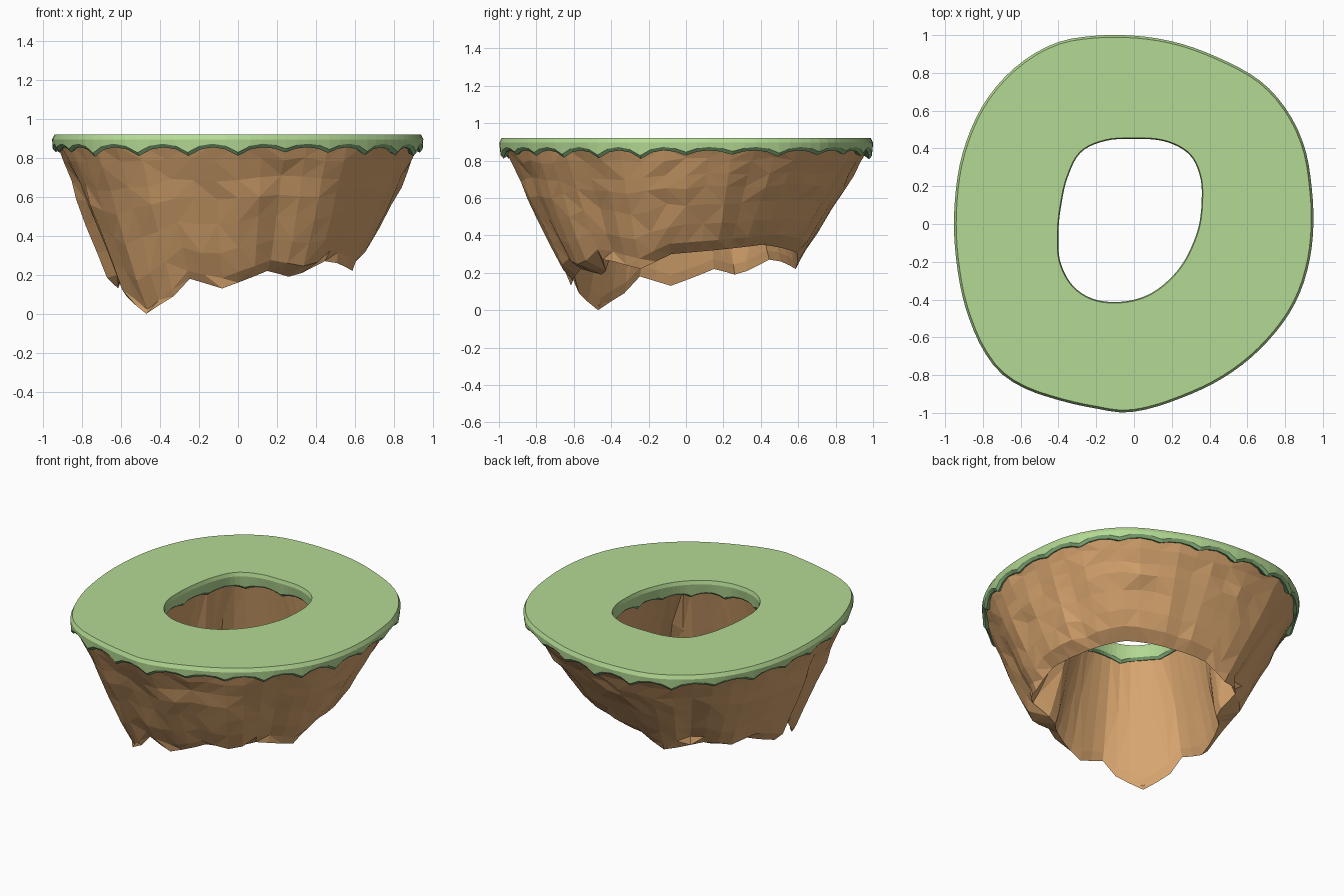
import bpy, bmesh, math, random
from mathutils import Vector

if "Cube" in bpy.data.objects:
    bpy.data.objects.remove(bpy.data.objects["Cube"])

random.seed(4)


def material(name, rgb):
    m = bpy.data.materials.new(name)
    lin = [((c / 255 + 0.055) / 1.055) ** 2.4 for c in rgb]
    m.diffuse_color = (*lin, 1)
    m.use_nodes = True
    m.node_tree.nodes["Principled BSDF"].inputs["Base Color"].default_value = m.diffuse_color
    return m


GRASS = material("grass green", (180, 218, 148))
FRINGE = material("fringe green", (135, 178, 125))
ROCK = material("rock brown", (218, 167, 112))

# Outlines of the island and of its hole, seen from above
OUTER = [(.95, 0), (.94, .2), (.905, .4), (.83, .57), (.69, .74), (.455, .877), (.24, .957),
         (0, .997), (-.2, .997), (-.41, .96), (-.61, .845), (-.78, .66), (-.9, .4), (-.95, .1),
         (-.94, -.2), (-.88, -.48), (-.8, -.665), (-.71, -.785), (-.6, -.86), (-.4, -.932),
         (-.2, -.977), (-.05, -.998), (.24, -.925), (.455, -.825), (.69, -.64), (.86, -.405),
         (.93, -.19)]
INNER = [(.345, 0), (.358, .12), (.35, .25), (.3, .36), (.2, .425), (0, .45), (-.15, .44),
         (-.28, .38), (-.35, .25), (-.385, .1), (-.4, -.06), (-.39, -.2), (-.32, -.33),
         (-.22, -.395), (-.1, -.413), (.05, -.385), (.2, -.28), (.3, -.13)]
# Ragged bottom ridge: angle away from the lowest spike, height, radius
RIDGE = [(0, 0, .665), (15, .09, .66), (22.5, .18, .645), (37.5, .13, .62), (60, .22, .58),
         (75, .19, .52), (82.5, .21, .54), (90, .27, .63), (97.5, .26, .64),
         (112.5, .22, .635), (127.5, .3, .6), (150, .32, .575), (180, .35, .58)]


def radius_at(outline):
    """Smooth closed radius function through outline points."""
    pts = sorted((math.atan2(y, x) % math.tau, math.hypot(x, y)) for x, y in outline)
    n = len(pts)

    def f(a):
        a %= math.tau
        i = max(k for k in range(n) if pts[k][0] <= a + 1e-9)
        (a0, r0), (a1, r1), (a2, r2), (a3, r3) = [
            (pts[(i + k) % n][0] + math.tau * ((i + k) // n), pts[(i + k) % n][1])
            for k in (-1, 0, 1, 2)]
        h = a2 - a1
        t = (a - a1) / h
        m1, m2 = h * (r2 - r0) / (a2 - a0), h * (r3 - r1) / (a3 - a1)
        return (r1 * (2 * t**3 - 3 * t**2 + 1) + m1 * (t**3 - 2 * t**2 + t)
                + r2 * (3 * t**2 - 2 * t**3) + m2 * (t**3 - t**2))
    return f


outer, inner = radius_at(OUTER), radius_at(INNER)


def from_tip(a):
    return abs((math.degrees(a) - 225 + 180) % 360 - 180)


def ridge(a):
    """Height and radius of the bottom ridge."""
    d = from_tip(a)
    for p, q in zip(RIDGE, RIDGE[1:]):
        if d <= q[0] + 1e-6:
            t = (d - p[0]) / (q[0] - p[0])
            return p[1] + (q[1] - p[1]) * t, p[2] + (q[2] - p[2]) * t
    return RIDGE[-1][1:]


def polar(a, r, z):
    return Vector((r * math.cos(a), r * math.sin(a), z))


def ring_solid(name, rings, mats, mat_of_band, closed=True, triangulate=False):
    """Rings joined into bands; band i joins ring i to ring i+1."""
    bm = bmesh.new()
    loops = [[bm.verts.new(p) for p in ring] for ring in rings]
    n = len(loops[0])
    for i in range(len(loops) if closed else len(loops) - 1):
        la, lb = loops[i], loops[(i + 1) % len(loops)]
        for j in range(n):
            k = (j + 1) % n
            if not triangulate:
                faces = [(la[j], la[k], lb[k], lb[j])]
            elif random.random() < .5:
                faces = [(la[j], la[k], lb[k]), (la[j], lb[k], lb[j])]
            else:
                faces = [(la[j], la[k], lb[j]), (la[k], lb[k], lb[j])]
            for f in faces:
                # seen from outside the ring section
                bm.faces.new(f[::-1]).material_index = mat_of_band(i)
    me = bpy.data.meshes.new(name)
    bm.to_mesh(me)
    bm.free()
    for m in mats:
        me.materials.append(m)
    ob = bpy.data.objects.new(name, me)
    bpy.context.collection.objects.link(ob)
    return ob


# Grass cap: flat top, rounded edge, scalloped fringe outside and in the hole
N = 96
ang = [math.tau * j / N for j in range(N)]


def tooth_drops(per, lo, hi):
    peaks = [random.uniform(lo, hi) for _ in range(N // per)]
    return [peaks[round(j / per) % len(peaks)] * (1 - abs(math.sin(math.pi * j / per)) ** .8)
            for j in range(N)]


out_drop, in_drop = tooth_drops(4, .02, .05), tooth_drops(8, .015, .03)
cap = [
    [polar(a, outer(a) - .012, .92) for a in ang],
    [polar(a, outer(a), .895) for a in ang],
    [polar(a, outer(a) - .003, .872 - d) for a, d in zip(ang, out_drop)],
    [polar(a, outer(a) - .018, .854 - d) for a, d in zip(ang, out_drop)],
    [polar(a, outer(a) - .09, .865) for a in ang],
    [polar(a, inner(a) + .09, .84) for a in ang],
    [polar(a, inner(a) + .025, .822 - d) for a, d in zip(ang, in_drop)],
    [polar(a, inner(a) + .01, .838 - d) for a, d in zip(ang, in_drop)],
    [polar(a, inner(a), .895) for a in ang],
    [polar(a, inner(a) + .006, .92) for a in ang],
]
ring_solid("grass_cap", cap, [GRASS, FRINGE], lambda i: 1 if 2 <= i <= 6 else 0)

# Rock body: faceted outer wall with cracks, ragged ridge, flared inner wall
M = 48
rang = [math.tau * j / M for j in range(M)]
column = [random.uniform(-.012, .012) for _ in rang]
for crack in (3, 10, 17, 26, 35, 43):
    column[crack] -= .03
levels = [(0, 0), (.12, .0), (.28, .0), (.42, .01), (.6, .005), (.82, .008), (1, 0)]
rock = []
for t, bulge in levels:
    ring = []
    for j, a in enumerate(rang):
        zl, rl = ridge(a)
        side = min(1, from_tip(a) / 40)          # the lowest spike stays sharp
        low = max(rl + .01, .665) if side == 1 else .67
        edge = zl + .02 + .035 * side            # lower edge of the outer wall
        top = outer(a) - .022
        wob = column[j] * min(1, t * 2.5) + random.uniform(-.006, .006) if t else 0
        z = .866 + (edge - .866) * t + (random.uniform(-.01, .01) if 0 < t < 1 else 0)
        ring.append(polar(a, top + (low - top) * t + bulge + wob, z))
    rock.append(ring)
rock.append([polar(a, ridge(a)[1], ridge(a)[0]) for a in rang])
for t in (.06, .5, 1):
    ring = []
    for a in rang:
        zl, low = ridge(a)
        r = low - .01 + (inner(a) + .03 - low + .01) * t
        ring.append(polar(a, r, zl + .015 + (.85 - zl - .015) * t))
    rock.append(ring)
ring_solid("rock_body", rock, [ROCK], lambda i: 0, closed=False, triangulate=True)
